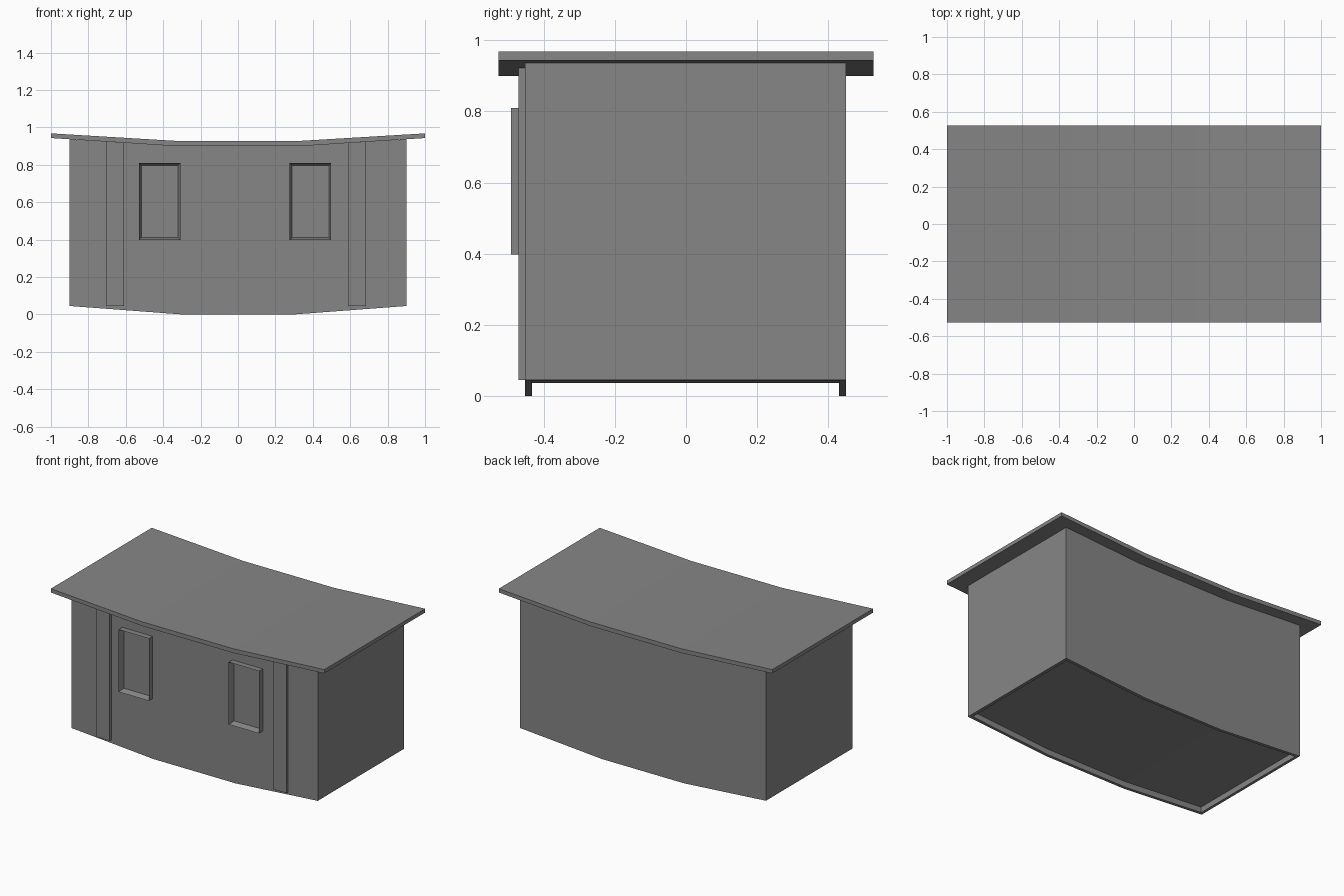
import bpy
import bmesh
from mathutils import Vector

cube = bpy.data.objects.get("Cube")
if cube:
    bpy.data.objects.remove(cube, do_unlink=True)

grey = bpy.data.materials.new("plain grey")
grey.use_nodes = True
colour = (0.24, 0.24, 0.24, 1)
grey.diffuse_color = colour
grey.node_tree.nodes["Principled BSDF"].inputs["Base Color"].default_value = colour


def finish(bm, name):
    bmesh.ops.recalc_face_normals(bm, faces=bm.faces)
    mesh = bpy.data.meshes.new(name)
    bm.to_mesh(mesh)
    bm.free()
    mesh.materials.append(grey)
    obj = bpy.data.objects.new(name, mesh)
    bpy.context.collection.objects.link(obj)
    return obj


def extrude_profile(points, y0, y1):
    """Closed (x, z) outline extruded from y0 to y1."""
    bm = bmesh.new()
    face = bm.faces.new([bm.verts.new((x, y0, z)) for x, z in points])
    new = bmesh.ops.extrude_face_region(bm, geom=[face], use_keep_orig=True)["geom"]
    verts = [g for g in new if isinstance(g, bmesh.types.BMVert)]
    bmesh.ops.translate(bm, verts=verts, vec=(0, y1 - y0, 0))
    bmesh.ops.recalc_face_normals(bm, faces=bm.faces)
    return bm


def sagging(half, bottom_mid, bottom_end, top_mid, top_end):
    """Three-segment outline that dips in the middle."""
    t = half / 3
    return [(-half, bottom_end), (-t, bottom_mid), (t, bottom_mid), (half, bottom_end),
            (half, top_end), (t, top_mid), (-t, top_mid), (-half, top_end)]


# Walls, with a shallow recess in the underside
bm = extrude_profile(sagging(0.9, 0, 0.045, 0.9, 0.936), -0.452, 0.45)
bm.normal_update()
floor = [f for f in bm.faces if f.normal.z < -0.5]
bmesh.ops.inset_region(bm, faces=floor, thickness=0.02, use_even_offset=True)
new = bmesh.ops.extrude_face_region(bm, geom=floor)["geom"]
bmesh.ops.translate(bm, vec=(0, 0, 0.037),
                    verts=[g for g in new if isinstance(g, bmesh.types.BMVert)])
old = [f for f in floor if f.is_valid]
if old:
    bmesh.ops.delete(bm, geom=old, context='FACES')
finish(bm, "walls")

# Overhanging roof sheet
finish(extrude_profile(sagging(1, 0.9, 0.943, 0.928, 0.968), -0.527, 0.527), "roof")

# Front posts, tops following the roof slope
for name, x0, x1 in (("right_post", -0.705, -0.61), ("left_post", 0.588, 0.684)):
    tops = [0.9 + 0.064 * (abs(x) - 0.333) for x in (x0, x1)]
    outline = [(x0, 0.045), (x1, 0.045), (x1, tops[1]), (x0, tops[0])]
    finish(extrude_profile(outline, -0.47, -0.45), name)

# Window frames, open to the wall behind
for name, x in (("right_window_frame", -0.419), ("left_window_frame", 0.387)):
    bm = extrude_profile([(x - 0.111, 0.398), (x + 0.111, 0.398),
                          (x + 0.111, 0.81), (x - 0.111, 0.81)], -0.491, -0.45)
    bm.normal_update()
    front = [f for f in bm.faces if f.normal.dot(Vector((0, -1, 0))) > 0.9]
    bmesh.ops.inset_region(bm, faces=front, thickness=0.018)
    bmesh.ops.translate(bm, verts=front[0].verts, vec=(0, 0.038, 0))
    finish(bm, name)
